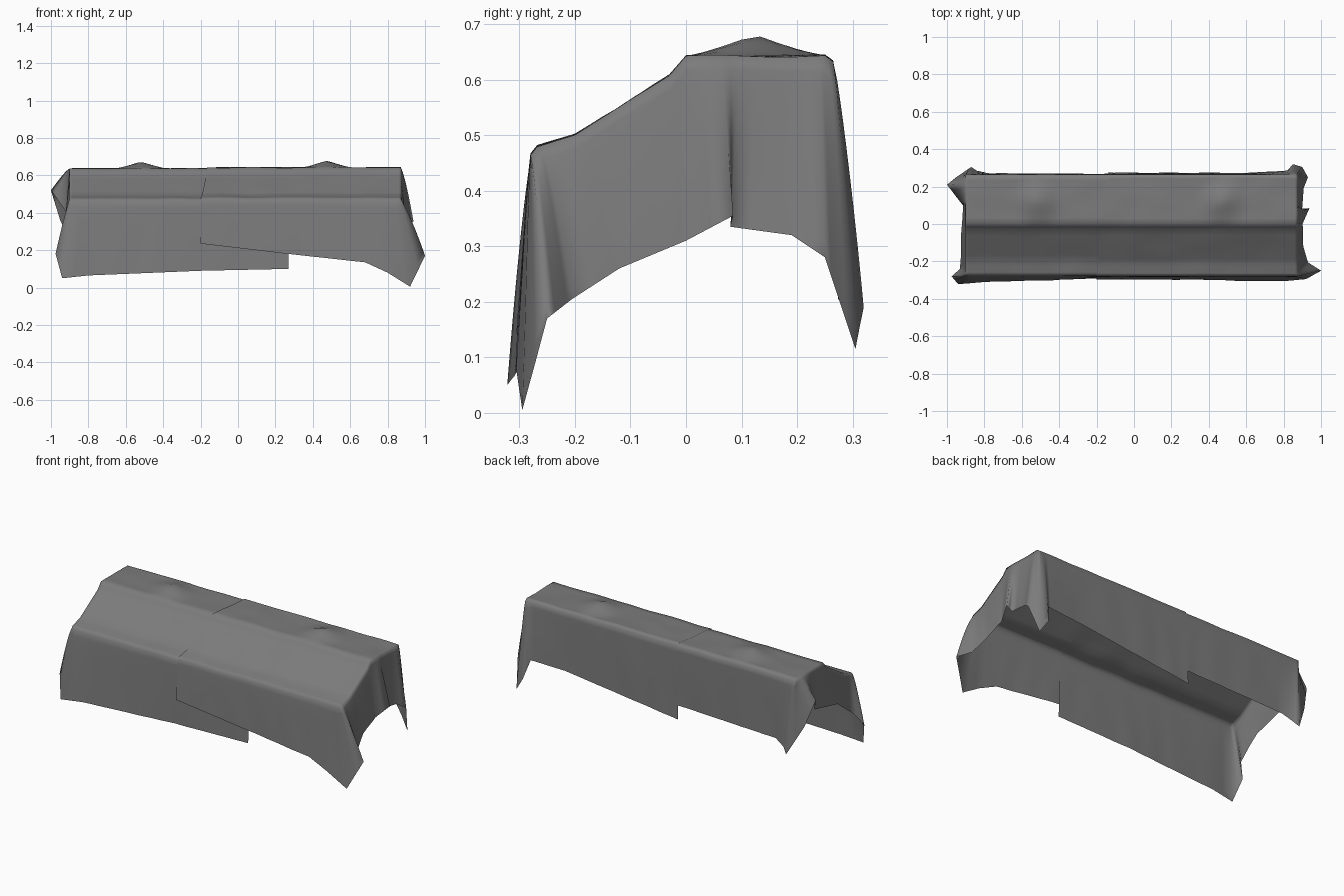
import bpy, bmesh, math
from mathutils import Vector, noise

cube = bpy.data.objects.get("Cube")
if cube:
    bpy.data.objects.remove(cube, do_unlink=True)

grey = bpy.data.materials.new("grey_cloth")
grey.use_nodes = True
grey.diffuse_color = (0.2, 0.2, 0.2, 1)
shader = grey.node_tree.nodes["Principled BSDF"]
shader.inputs["Base Color"].default_value = grey.diffuse_color
shader.inputs["Roughness"].default_value = 0.8

# Cross-section of the covered form: low front edge, slope, flat raised back
PROFILE = [(-.28, .465), (-.268, .48), (-.2, .5), (-.03, .607),
           (0, .642), (.25, .643), (.265, .632)]
FRONT, BACK = PROFILE[0][0], PROFILE[-1][0]
HUMPS = [-.52, .47]


def top_height(x, y):
    """Height of the draped top, with two soft humps and light wrinkles."""
    for (ya, za), (yb, zb) in zip(PROFILE, PROFILE[1:]):
        if y <= yb + 1e-6:
            z = za + (zb - za) * (y - ya) / (yb - ya)
            break
    for hx in HUMPS:
        r = math.hypot((x - hx) / .13, (y - .125) / .13)
        z += .037 * max(0, 1 - r) ** 1.2
    return z + .004 * noise.noise(Vector((x * 6, y * 9, 0)))


def refine(values, step=.035):
    """Grid lines through every given value, at least two cells in each gap."""
    lines = sorted(set(round(v, 4) for v in values))
    out = [lines[0]]
    for a, b in zip(lines, lines[1:]):
        n = max(2, math.ceil((b - a) / step))
        out += [a + (b - a) * i / n for i in range(1, n + 1)]
    return out


def make_sheet(name, keys, skew, drop, rows=12):
    """Top grid welded to a skirt; keys pair a rim point (x, y) with a hem point."""
    start, end = keys[0][0], keys[-1][0]
    tip = max((k[0] for k in keys), key=lambda v: abs(v - start))
    xs = refine([k[0] for k in keys])
    if tip < start:
        xs.reverse()
    ys = refine([k[1] for k in keys] + [p[0] for p in PROFILE])
    bm = bmesh.new()

    # Top
    grid = []
    for x in xs:
        u = (x - start) / (tip - start)
        grid.append([bm.verts.new((x + skew * y * (1 - u), y * (1 - drop),
                                   top_height(x, y) - drop)) for y in ys])
    for i in range(len(xs) - 1):
        for j in range(len(ys) - 1):
            bm.faces.new((grid[i][j], grid[i + 1][j],
                          grid[i + 1][j + 1], grid[i][j + 1]))

    # Rim: along the front, around the end and along the back
    rim = [(x, FRONT, col[0]) for x, col in zip(xs, grid)]
    rim += [(tip, y, v) for y, v in zip(ys[1:], grid[-1][1:])]
    rim += [(x, BACK, col[-1]) for x, col in list(zip(xs, grid))[-2::-1]]

    def travel(points):
        s = [0]
        for a, b in zip(points, points[1:]):
            s.append(s[-1] + math.hypot(b[0] - a[0], b[1] - a[1]))
        return s

    # Hanging skirt
    stops = travel(keys)
    columns = []
    for (x, y, vert), s in zip(rim, travel(rim)):
        k = 0
        while k < len(keys) - 2 and s > stops[k + 1]:
            k += 1
        t = min(1, (s - stops[k]) / (stops[k + 1] - stops[k]))
        hem = Vector(keys[k][2:]).lerp(Vector(keys[k + 1][2:]), t)
        column = [vert]
        for r in range(1, rows + 1):
            v = r / rows
            p = vert.co.lerp(hem, v)
            side = v ** .8
            p.x = vert.co.x + (hem.x - vert.co.x) * side
            p.y = vert.co.y + (hem.y - vert.co.y) * side
            fold = .007 * v * (1 - .5 * v) * noise.noise(Vector((s * 9, v, 3)))
            if abs(x - tip) < 1e-4:
                p.x += fold
            else:
                p.y += fold
            column.append(bm.verts.new(p))
        columns.append(column)
    for a, b in zip(columns, columns[1:]):
        for r in range(rows):
            bm.faces.new((a[r], a[r + 1], b[r + 1], b[r]))

    if tip < start:
        bmesh.ops.reverse_faces(bm, faces=bm.faces)
    for f in bm.faces:
        f.smooth = True
    mesh = bpy.data.meshes.new(name)
    bm.to_mesh(mesh)
    bm.free()
    mesh.materials.append(grey)
    obj = bpy.data.objects.new(name, mesh)
    bpy.context.collection.objects.link(obj)
    return obj


# Upper sheet, covering the +x end
UPPER_END = .87
upper = [
    (-.165, FRONT, -.2, -.297, .235),
    (.27, FRONT, .27, -.297, .18),
    (.66, FRONT, .68, -.305, .135),
    (.8, FRONT, .8, -.305, .08),
    (.85, FRONT, .92, -.295, .005),
    (UPPER_END, FRONT, 1, -.25, .17),
    (UPPER_END, -.26, .93, -.205, .205),
    (UPPER_END, -.18, .905, -.12, .26),
    (UPPER_END, 0, .9, 0, .31),
    (UPPER_END, .06, .94, .085, .355),
    (UPPER_END, .1, .9, .08, .335),
    (UPPER_END, .2, .905, .19, .32),
    (UPPER_END, .24, .93, .25, .28),
    (UPPER_END, BACK, .9, .305, .115),
    (.85, BACK, .85, .32, .19),
    (.82, BACK, .82, .285, .3),
    (.6, BACK, .6, .274, .29),
    (-.165, BACK, -.14, .274, .2),
]

# Lower sheet, covering the -x end and running under the upper one
LOWER_END = -.9
lower = [
    (.27, FRONT, .27, -.29, .1),
    (-.2, FRONT, -.2, -.292, .09),
    (-.8, FRONT, -.8, -.31, .065),
    (-.87, FRONT, -.94, -.322, .05),
    (LOWER_END, FRONT, -.975, -.28, .18),
    (LOWER_END, -.25, -.93, -.24, .25),
    (LOWER_END, -.1, -.925, -.1, .36),
    (LOWER_END, .1, -.915, .1, .4),
    (LOWER_END, .22, -1, .21, .52),
    (LOWER_END, .25, -.95, .25, .36),
    (LOWER_END, BACK, -.87, .305, .2),
    (-.87, BACK, -.84, .285, .23),
    (-.8, BACK, -.78, .272, .26),
    (-.15, BACK, -.15, .268, .28),
    (.27, BACK, .27, .264, .28),
]

make_sheet("upper_cloth", upper, .13, 0)
make_sheet("lower_cloth", lower, 0, .005)
